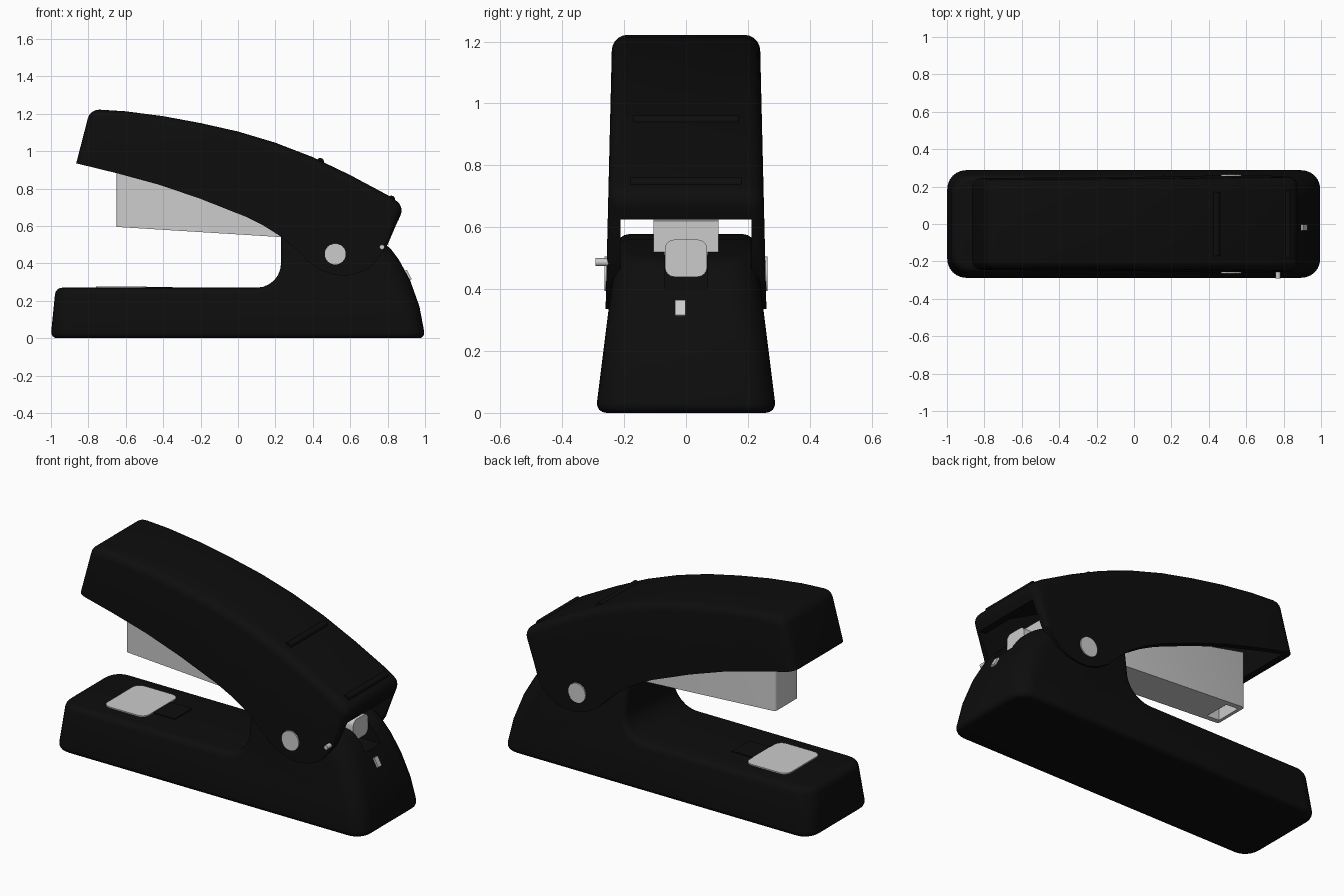
import bpy, bmesh, math
from mathutils import Vector

if "Cube" in bpy.data.objects:
    bpy.data.objects.remove(bpy.data.objects["Cube"])


def material(name, v):
    m = bpy.data.materials.new(name)
    m.diffuse_color = (v, v, v, 1)
    m.use_nodes = True
    m.node_tree.nodes["Principled BSDF"].inputs["Base Color"].default_value = m.diffuse_color
    return m


BLACK = material("black plastic", 0.004)
STEEL = material("light steel", 0.6)


def prism(pts, width):
    """Side profile (x, z) extruded to y = -width(z) .. +width(z)."""
    bm = bmesh.new()
    a = [bm.verts.new((x, -width(z), z)) for x, z in pts]
    b = [bm.verts.new((x, width(z), z)) for x, z in pts]
    n = len(pts)
    bm.faces.new(a)
    bm.faces.new(b)
    for i in range(n):
        j = (i + 1) % n
        bm.faces.new((a[i], a[j], b[j], b[i]))
    bmesh.ops.recalc_face_normals(bm, faces=bm.faces)
    return bm, a, b


def round_edges(bm, edges, r, seg):
    bmesh.ops.bevel(bm, geom=list(edges), offset=r, offset_type='OFFSET', segments=seg,
                    profile=0.5, affect='EDGES', clamp_overlap=False)


def sharp(bm, deg):
    return [e for e in bm.edges if len(e.link_faces) == 2
            and e.calc_face_angle(0) > math.radians(deg)]


def make(name, bm, mat):
    me = bpy.data.meshes.new(name)
    bm.to_mesh(me)
    bm.free()
    ob = bpy.data.objects.new(name, me)
    bpy.context.collection.objects.link(ob)
    me.materials.append(mat)
    return ob


def activate(ob):
    bpy.ops.object.select_all(action='DESELECT')
    ob.select_set(True)
    bpy.context.view_layer.objects.active = ob


def smooth(ob, deg=35):
    activate(ob)
    bpy.ops.object.shade_smooth_by_angle(angle=math.radians(deg))


def cut(ob, bm):
    c = make("cutter", bm, BLACK)
    c.hide_render = True
    m = ob.modifiers.new("cut", 'BOOLEAN')
    m.operation, m.solver, m.object = 'DIFFERENCE', 'EXACT', c
    activate(ob)
    bpy.ops.object.modifier_apply(modifier=m.name)
    bpy.data.objects.remove(c)


def box(x0, x1, y0, y1, z0, z1):
    bm = bmesh.new()
    bmesh.ops.create_cube(bm, size=1)
    for v in bm.verts:
        v.co = Vector(((x0 + x1) / 2 + v.co.x * (x1 - x0),
                       (y0 + y1) / 2 + v.co.y * (y1 - y0),
                       (z0 + z1) / 2 + v.co.z * (z1 - z0)))
    return bm


def pin(name, x, z, r, y0, y1, mat):
    bpy.ops.mesh.primitive_cylinder_add(vertices=32, radius=r, depth=y1 - y0,
                                        location=(x, (y0 + y1) / 2, z),
                                        rotation=(math.pi / 2, 0, 0))
    ob = bpy.context.object
    ob.name = name
    ob.data.materials.append(mat)
    smooth(ob)


# base with rear riser and a filleted throat
arc = [(0.10 + 0.13 * math.sin(t), 0.40 - 0.13 * math.cos(t))
       for t in [math.radians(15 * k) for k in range(7)]]
rear = [(0.80, 0.50), (0.86, 0.42), (0.92, 0.31), (0.97, 0.17), (1.002, 0)]
pts = [(-1.002, 0), (-0.975, 0.27)] + arc + [(0.23, 0.58), (0.5, 0.56)] + rear
bm, a, b = prism(pts, lambda z: 0.292 - 0.125 * z)
n = len(pts)
corner = [0] + list(range(n - 5, n - 1))
round_edges(bm, [bm.edges.get((s[i], s[i + 1])) for s in (a, b) for i in corner], 0.1, 6)
round_edges(bm, sharp(bm, 40), 0.035, 4)
base = make("base", bm, BLACK)
cut(base, box(0.6, 1.1, -0.07, 0.07, 0.40, 0.8))   # slot at the back of the riser
smooth(base)

# hollow top arm with hinge cheeks
top = [(-0.865, 0.935), (-0.79, 1.225), (-0.6, 1.213), (-0.4, 1.187), (-0.2, 1.15),
       (0, 1.105), (0.2, 1.045), (0.4, 0.968), (0.6, 0.872), (0.8, 0.765), (0.89, 0.705)]
low = [(0.80, 0.50), (0.76, 0.44), (0.71, 0.38), (0.65, 0.35), (0.58, 0.335),
       (0.52, 0.337), (0.45, 0.36), (0.385, 0.40), (0.31, 0.475), (0.235, 0.54),
       (0.14, 0.60), (0.04, 0.65), (-0.2, 0.745), (-0.42, 0.82), (-0.64, 0.88)]
bm, a, b = prism(top + low, lambda z: 0.268 - 0.024 * z)
edges = [bm.edges.get((s[i], s[i + 1])) for s in (a, b) for i in range(11)]
edges += [bm.edges.get((a[i], b[i])) for i in (1, 10)]
round_edges(bm, edges, 0.05, 5)
arm = make("top_arm", bm, BLACK)
inner = [(-0.81, 0.6), (-0.81, 0.94), (-0.75, 1.16), (-0.4, 1.12), (0, 1.04), (0.4, 0.905),
         (0.78, 0.71), (0.81, 0.63), (1.0, 0.61), (1.0, 0.2), (0.1, 0.2)]
cut(arm, prism(inner, lambda z: 0.212)[0])
smooth(arm)

# low ridges across the arm
for nm, x, z, w in (("arm_ridge", 0.44, 0.943, 0.17), ("rear_ridge", 0.82, 0.742, 0.18)):
    pin(nm, x, z, 0.02, -w, w, BLACK)

# staple magazine with exit notch underneath
mag = [(-0.65, 0.595), (0.24, 0.54), (0.7, 0.51), (0.7, 0.62), (0.2, 0.74), (-0.65, 0.92)]
bm, a, b = prism(mag, lambda z: 0.105)
round_edges(bm, [bm.edges.get((s[0], s[-1])) for s in (a, b)], 0.015, 3)
magazine = make("magazine", bm, STEEL)
cut(magazine, box(-0.63, -0.55, -0.075, 0.075, 0.5, 0.66))
smooth(magazine)

# rounded magazine end in the rear slot
bm = box(0.65, 0.79, -0.068, 0.068, 0.44, 0.56)
round_edges(bm, [e for e in bm.edges if abs(e.verts[0].co.x - e.verts[1].co.x) > 0.1], 0.03, 4)
smooth(make("magazine_end", bm, STEEL))

# anvil plate on the base, with a dark tail strip
bm = box(-0.76, -0.49, -0.16, 0.16, 0.268, 0.277)
round_edges(bm, [e for e in bm.edges if abs(e.verts[0].co.z - e.verts[1].co.z) > 0.005], 0.045, 4)
smooth(make("anvil_plate", bm, STEEL))
make("anvil_tail", box(-0.49, -0.35, -0.08, 0.08, 0.266, 0.275), BLACK)

# hinge rivets, side pin and rear spring tab
pin("hinge_rivet", 0.52, 0.45, 0.056, -0.264, 0.264, STEEL)
pin("side_pin", 0.77, 0.487, 0.013, -0.292, -0.22, STEEL)
tab = make("spring_tab", box(-0.012, 0.012, -0.035, -0.002, -0.028, 0.028), STEEL)
tab.location = (0.905, 0, 0.335)
tab.rotation_euler = (0, math.radians(-28), 0)
